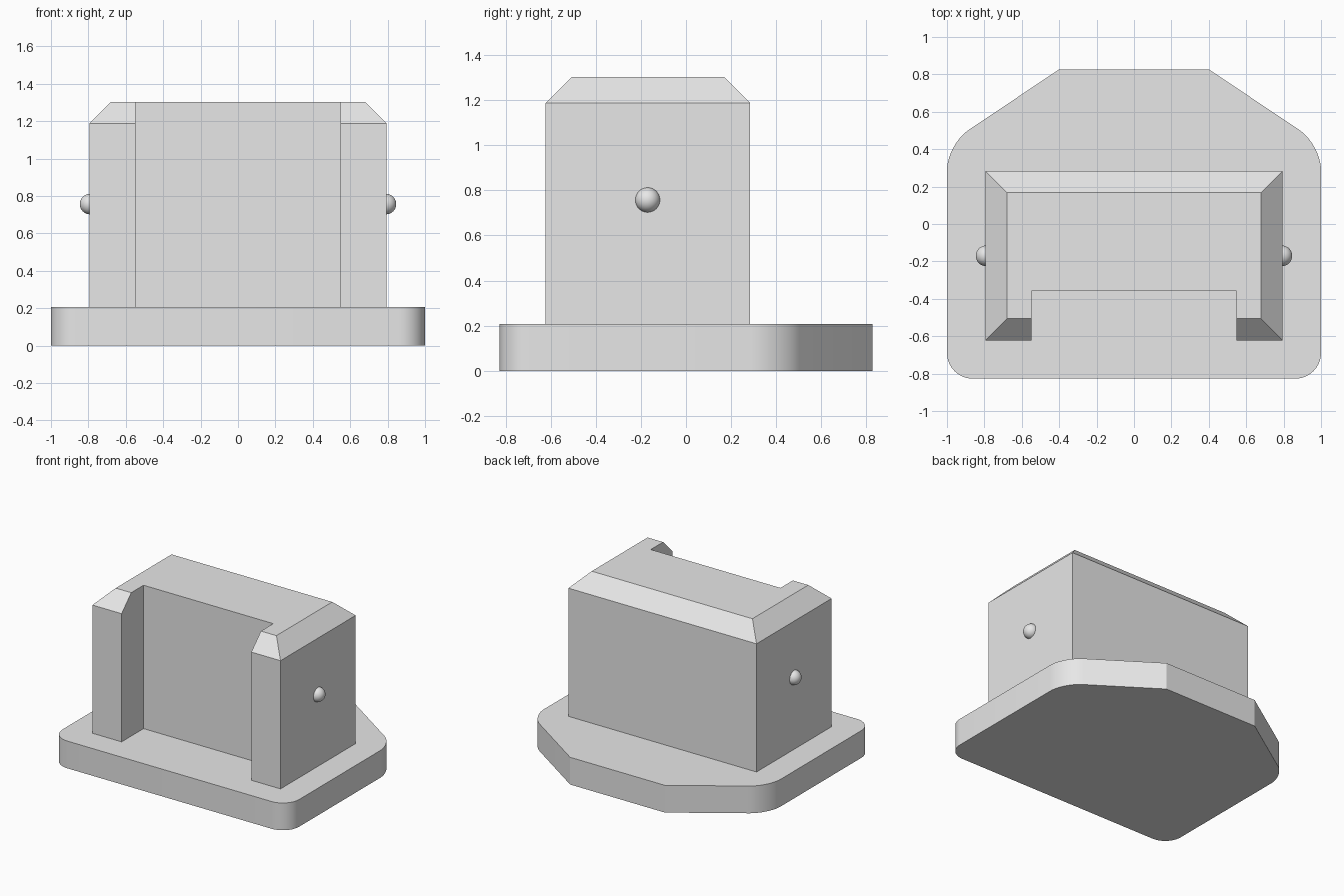
import bpy, bmesh, math

cube = bpy.data.objects.get("Cube")
if cube:
    bpy.data.objects.remove(cube, do_unlink=True)

grey = bpy.data.materials.new("light_grey")
grey.use_nodes = True
grey.diffuse_color = (0.8, 0.8, 0.8, 1)
grey.node_tree.nodes["Principled BSDF"].inputs["Base Color"].default_value = (0.8, 0.8, 0.8, 1)

PLATE_TOP, BODY_TOP = 0.208, 1.303


def make_object(name, bm):
    bmesh.ops.recalc_face_normals(bm, faces=bm.faces)
    mesh = bpy.data.meshes.new(name)
    bm.to_mesh(mesh)
    bm.free()
    mesh.materials.append(grey)
    obj = bpy.data.objects.new(name, mesh)
    bpy.context.collection.objects.link(obj)
    return obj


def select_only(obj):
    bpy.ops.object.select_all(action='DESELECT')
    obj.select_set(True)
    bpy.context.view_layer.objects.active = obj


def prism(outline, bottom, top):
    bm = bmesh.new()
    face = bm.faces.new([bm.verts.new((x, y, bottom)) for x, y in outline])
    extruded = bmesh.ops.extrude_face_region(bm, geom=[face])["geom"]
    for v in extruded:
        if isinstance(v, bmesh.types.BMVert):
            v.co.z = top
    return bm


def rectangle(x, front, back):
    return [(-x, front), (x, front), (x, back), (-x, back)]


# Base plate: tapered back, four rounded upright corners
half = [(1, -0.827), (1, 0.425), (0.4, 0.827)]
bm = prism(half + [(-x, y) for x, y in reversed(half)], 0, PLATE_TOP)
corners = [e for e in bm.edges
           if abs(e.verts[0].co.z - e.verts[1].co.z) > 0.1 and abs(e.verts[0].co.x) > 0.9]
bmesh.ops.bevel(bm, geom=corners, offset=0.138, offset_type='OFFSET',
                segments=10, profile=0.5, affect='EDGES')
plate = make_object("base_plate", bm)
select_only(plate)
bpy.ops.object.shade_smooth_by_angle(angle=math.radians(20))

# Body: block with a chamfered top rim
FRONT, BACK, SIDE, CHAMFER = -0.622, 0.284, 0.795, 0.116
bm = prism(rectangle(SIDE, FRONT, BACK), PLATE_TOP, BODY_TOP - CHAMFER)
top = max(bm.faces, key=lambda f: f.calc_center_median().z)
bmesh.ops.recalc_face_normals(bm, faces=bm.faces)
cap = bmesh.ops.extrude_face_region(bm, geom=[top])["geom"]
bmesh.ops.delete(bm, geom=[top], context='FACES_ONLY')
middle = (FRONT + BACK) / 2
for v in cap:
    if isinstance(v, bmesh.types.BMVert):
        v.co.x -= math.copysign(CHAMFER, v.co.x)
        v.co.y -= math.copysign(CHAMFER, v.co.y - middle)
        v.co.z = BODY_TOP
body = make_object("body", bm)

# Full-height recess in the front
cutter = make_object("recess_cutter", prism(rectangle(0.548, -1, -0.357), 0, 2))
cutter.hide_render = True
cut = body.modifiers.new("recess", 'BOOLEAN')
cut.operation = 'DIFFERENCE'
cut.solver = 'EXACT'
cut.object = cutter
select_only(body)
bpy.ops.object.modifier_apply(modifier=cut.name)
bpy.data.objects.remove(cutter, do_unlink=True)

# Round side studs
for name, side in (("left_stud", 1), ("right_stud", -1)):
    bm = bmesh.new()
    bmesh.ops.create_uvsphere(bm, u_segments=32, v_segments=16, radius=0.055)
    bmesh.ops.translate(bm, verts=bm.verts, vec=(side * 0.791, -0.17, 0.757))
    stud = make_object(name, bm)
    select_only(stud)
    bpy.ops.object.shade_smooth()
